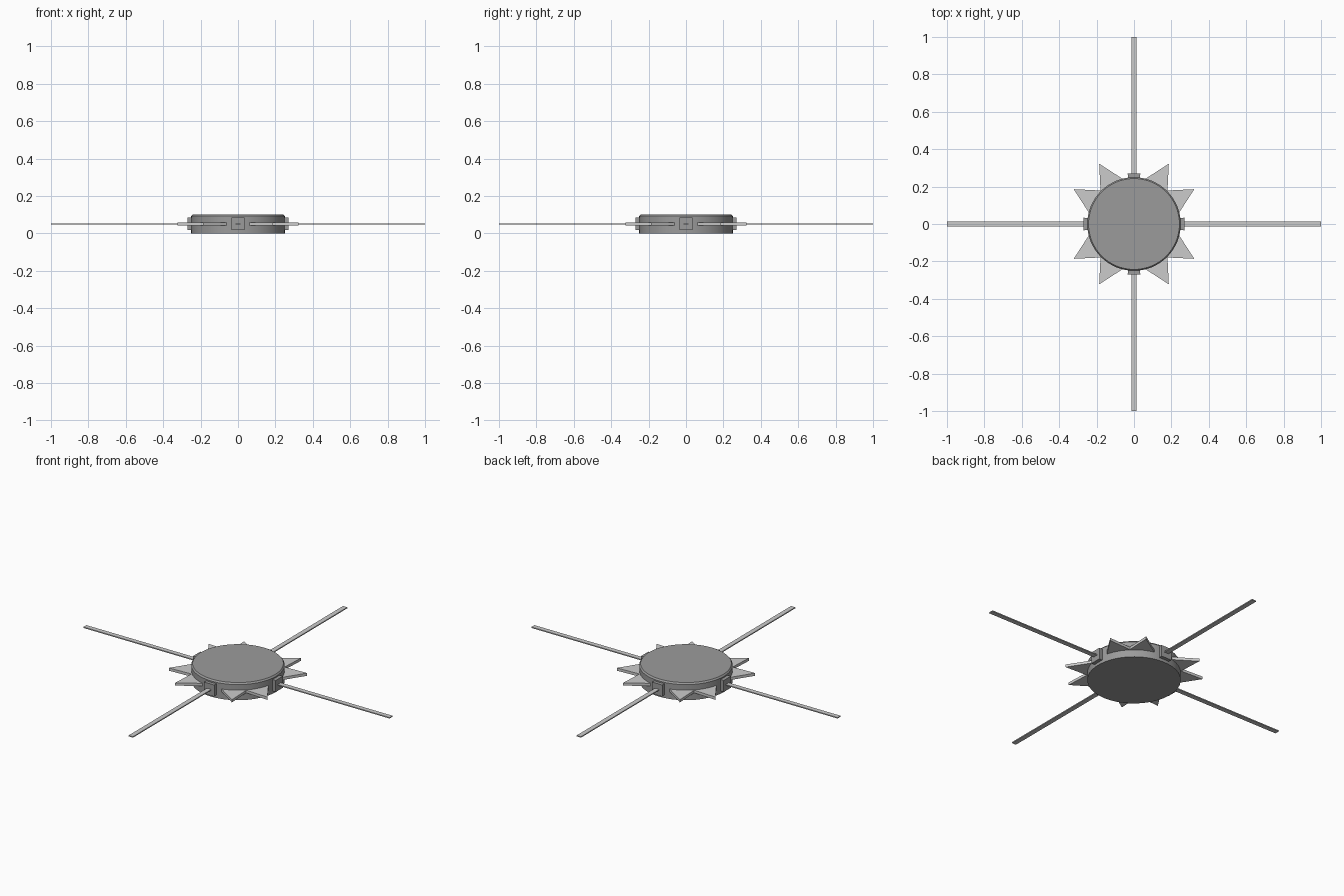
import bpy, bmesh
from math import cos, sin, pi, radians

if "Cube" in bpy.data.objects:
    bpy.data.objects.remove(bpy.data.objects["Cube"])

CZ = 0.051  # mid height of the blades and spikes

dark = bpy.data.materials.new("dark_grey")
dark.diffuse_color = (0.33, 0.33, 0.33, 1)
dark.use_nodes = True
dark.node_tree.nodes["Principled BSDF"].inputs["Base Color"].default_value = dark.diffuse_color


def make(name, bm, angle=0.0, mat=None):
    bmesh.ops.recalc_face_normals(bm, faces=bm.faces)
    me = bpy.data.meshes.new(name)
    bm.to_mesh(me)
    bm.free()
    if mat:
        me.materials.append(mat)
    ob = bpy.data.objects.new(name, me)
    ob.rotation_euler.z = angle
    bpy.context.collection.objects.link(ob)
    return ob


def prism(pts, z0, z1):
    bm = bmesh.new()
    low = [bm.verts.new((x, y, z0)) for x, y in pts]
    top = [bm.verts.new((x, y, z1)) for x, y in pts]
    bm.faces.new(low[::-1])
    bm.faces.new(top)
    n = len(pts)
    for i in range(n):
        j = (i + 1) % n
        bm.faces.new((low[i], low[j], top[j], top[i]))
    return bm


# Round body with a chamfered upper rim
N = 64
bm = bmesh.new()
rings = [[bm.verts.new((r * cos(2 * pi * i / N), r * sin(2 * pi * i / N), z))
          for i in range(N)]
         for r, z in [(0.25, 0.0), (0.25, 0.092), (0.243, 0.101)]]
for a, b in zip(rings, rings[1:]):
    for i in range(N):
        j = (i + 1) % N
        bm.faces.new((a[i], a[j], b[j], b[i]))
bm.faces.new(rings[0][::-1])
bm.faces.new(rings[-1])
body = make("body", bm, mat=dark)
bpy.context.view_layer.objects.active = body
body.select_set(True)
bpy.ops.object.shade_smooth_by_angle(angle=radians(30))

# Four mounting blocks and long thin blades
for k in range(4):
    a = k * pi / 2
    make(f"blade_mount_{k + 1}", prism(
        [(0.235, -0.03), (0.27, -0.034), (0.27, 0.034), (0.235, 0.03)],
        CZ - 0.034, CZ + 0.034), a, dark)
    make(f"blade_{k + 1}", prism(
        [(0.24, -0.014), (1.0, -0.014), (1.0, 0.014), (0.24, 0.014)],
        CZ - 0.003, CZ + 0.003), a)

# Eight triangular spikes, two in each gap between blades
for k in range(4):
    for s, deg in enumerate((30, 60)):
        make(f"spike_{k * 2 + s + 1}", prism(
            [(0.232, -0.072), (0.372, 0), (0.232, 0.072)],
            CZ - 0.008, CZ + 0.008), radians(deg + 90 * k))
